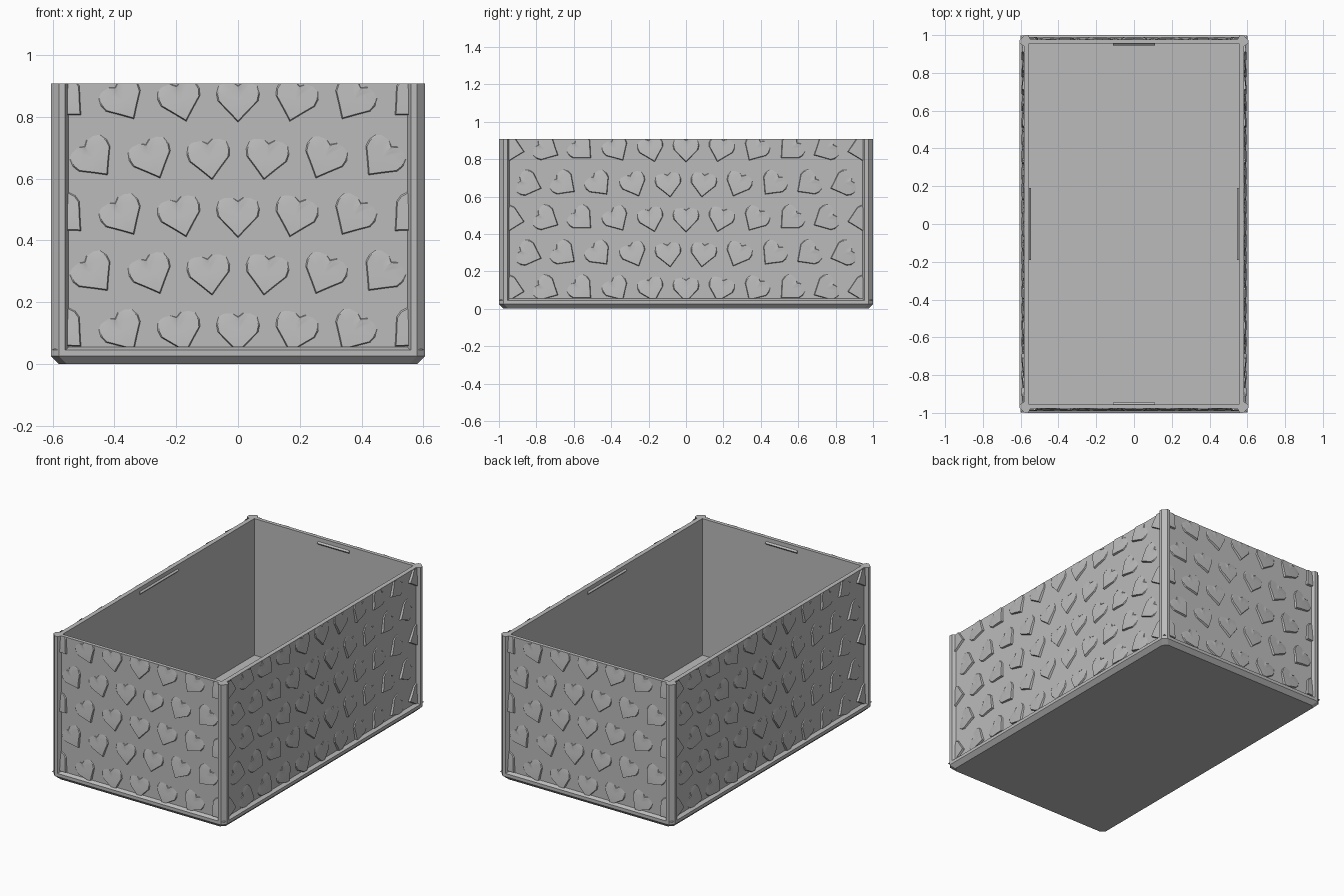
import bpy, bmesh, math
from mathutils import Matrix, Vector

cube = bpy.data.objects.get("Cube")
if cube:
    bpy.data.objects.remove(cube)

W, D, H = 0.605, 1.0, 0.908      # half width, half depth, height
WALL_X, WALL_Y = 0.583, 0.978    # outer panel planes
IN_X, IN_Y = 0.555, 0.955        # inner cavity
FLOOR = 0.045
RAIL = 0.055                     # top of bottom rail

grey = bpy.data.materials.new("plain grey")
grey.use_nodes = True
colour = (0.5, 0.5, 0.5, 1)
grey.diffuse_color = colour
grey.node_tree.nodes["Principled BSDF"].inputs["Base Color"].default_value = colour


def finish(name, bm):
    bmesh.ops.recalc_face_normals(bm, faces=bm.faces)
    mesh = bpy.data.meshes.new(name)
    bm.to_mesh(mesh)
    bm.free()
    mesh.materials.append(grey)
    obj = bpy.data.objects.new(name, mesh)
    bpy.context.collection.objects.link(obj)
    return obj


def loft(name, rings):
    """Skin a list of matching rings and cap both ends."""
    bm = bmesh.new()
    loops = [[bm.verts.new(p) for p in ring] for ring in rings]
    for a, b in zip(loops, loops[1:]):
        for i in range(len(a)):
            j = (i + 1) % len(a)
            bm.faces.new((a[i], a[j], b[j], b[i]))
    bm.faces.new(loops[0])
    bm.faces.new(loops[-1])
    return finish(name, bm)


def rect(x, y, z, cut=0.0):
    """Rectangle ring, with clipped corners when cut is given."""
    if not cut:
        return [(x, y, z), (-x, y, z), (-x, -y, z), (x, -y, z)]
    return [(x, y - cut, z), (x - cut, y, z), (cut - x, y, z), (-x, y - cut, z),
            (-x, cut - y, z), (cut - x, -y, z), (x - cut, -y, z), (x, cut - y, z)]


# Base tray with chamfered underside and bevelled rail
c = 0.025
loft("base", [rect(W - c, D - c, 0, c), rect(W, D, c, c), rect(W, D, FLOOR, c),
              rect(WALL_X, WALL_Y, RAIL, c)][:3])

# Bottom rail bevel and walls, as an open shell
loft("walls", [rect(IN_X, IN_Y, FLOOR), rect(W - 0.003, D - 0.003, FLOOR),
               rect(WALL_X, WALL_Y, RAIL), rect(WALL_X, WALL_Y, H),
               rect(IN_X, IN_Y, H), rect(IN_X, IN_Y, FLOOR + 0.001)])

# Corner posts
profile = [(0.58, 1.0), (0.605, 0.975), (0.605, 0.955), (0.582, 0.942),
           (0.565, 0.965), (0.548, 0.977), (0.56, 1.0)]
for sx, side in ((1, "left"), (-1, "right")):
    for sy, end in ((1, "back"), (-1, "front")):
        loft(f"{end}_{side}_post",
             [[(x * sx, y * sy, z) for x, y in profile] for z in (c, H)])


# Quilted heart outline, one lobe then its mirror
def heart_outline():
    half = [(0, -0.073), (0.03, -0.041), (0.066, -0.004), (0.071, 0.02),
            (0.064, 0.046), (0.045, 0.06), (0.02, 0.061), (0, 0.047)]
    return half + [(-x, v) for x, v in half[-2:0:-1]]


OUTLINE = heart_outline()


def relief(u, v):
    ramp = 0.013 * min(1, max(0, (0.055 - v) / 0.1))
    notch = 0.005 if abs(u) < 0.01 and v > 0.03 else 0
    return ramp + notch


def add_heart(bm, u0, v0, angle):
    """Heart puffed out toward its tip, turned in the panel plane."""
    ca, sa = math.cos(angle), math.sin(angle)

    def put(u, v, h):
        return bm.verts.new((u0 + u * ca - v * sa, -h, v0 + u * sa + v * ca))
    rings = []
    for scale, lift in ((1, 0), (0.93, 1), (0.5, 1.05)):
        pts = [(u * scale, v * scale) for u, v in OUTLINE]
        rings.append([put(u, v, lift * relief(u, v) - 0.001 * (lift == 0)) for u, v in pts])
    n = len(OUTLINE)
    for a, b in zip(rings, rings[1:]):
        for i in range(n):
            j = (i + 1) % n
            bm.faces.new((a[i], a[j], b[j], b[i]))
    mid = put(0, 0, relief(0, 0) * 1.05)
    for i in range(n):
        bm.faces.new((rings[-1][i], rings[-1][(i + 1) % n], mid))


def heart_panel(name, half, plane, turn):
    bm = bmesh.new()
    step = 0.187
    for row in range(5):
        shift = step / 2 if row % 2 else 0
        for k in range(-6, 7):
            u = k * step + shift
            if abs(u) < half + 0.08:
                add_heart(bm, u, 0.107 + row * step, -1.45 * u)
    # Trim to the frame opening
    for co, no in (((half, 0, 0), (1, 0, 0)), ((-half, 0, 0), (-1, 0, 0)),
                   ((0, 0, H), (0, 0, 1)), ((0, 0, RAIL), (0, 0, -1))):
        bmesh.ops.bisect_plane(bm, geom=bm.verts[:] + bm.edges[:] + bm.faces[:],
                               plane_co=co, plane_no=no, clear_outer=True)
    bm.transform(Matrix.Rotation(turn, 4, "Z") @ Matrix.Translation((0, -plane, 0)))
    mesh_obj = finish(name, bm)
    # Make sure the relief faces outward
    out = Matrix.Rotation(turn, 3, "Z") @ Vector((0, -1, 0))
    if sum(p.normal.dot(out) * p.area for p in mesh_obj.data.polygons) < 0:
        mesh_obj.data.flip_normals()
    for o in bpy.context.selected_objects:
        o.select_set(False)
    mesh_obj.select_set(True)
    bpy.context.view_layer.objects.active = mesh_obj
    bpy.ops.object.shade_smooth_by_angle(angle=math.radians(20))


# Inner catch ridge near the rim
def catch(name, half, plane, turn):
    tri = [(0.002, 0.885), (-0.01, 0.875), (0.002, 0.862)]
    rot = Matrix.Rotation(turn, 3, "Z")
    loft(name, [[rot @ Vector((u, -plane - d, z)) for d, z in tri] for u in (-half, half)])


for name, half, wall, inner, length, turn in (
        ("front", 0.552, WALL_Y, IN_Y, 0.11, 0), ("back", 0.552, WALL_Y, IN_Y, 0.11, math.pi),
        ("left", 0.948, WALL_X, IN_X, 0.19, math.pi / 2),
        ("right", 0.948, WALL_X, IN_X, 0.19, -math.pi / 2)):
    heart_panel(name + "_heart_panel", half, wall, turn)
    catch(name + "_catch", length, inner, turn)
